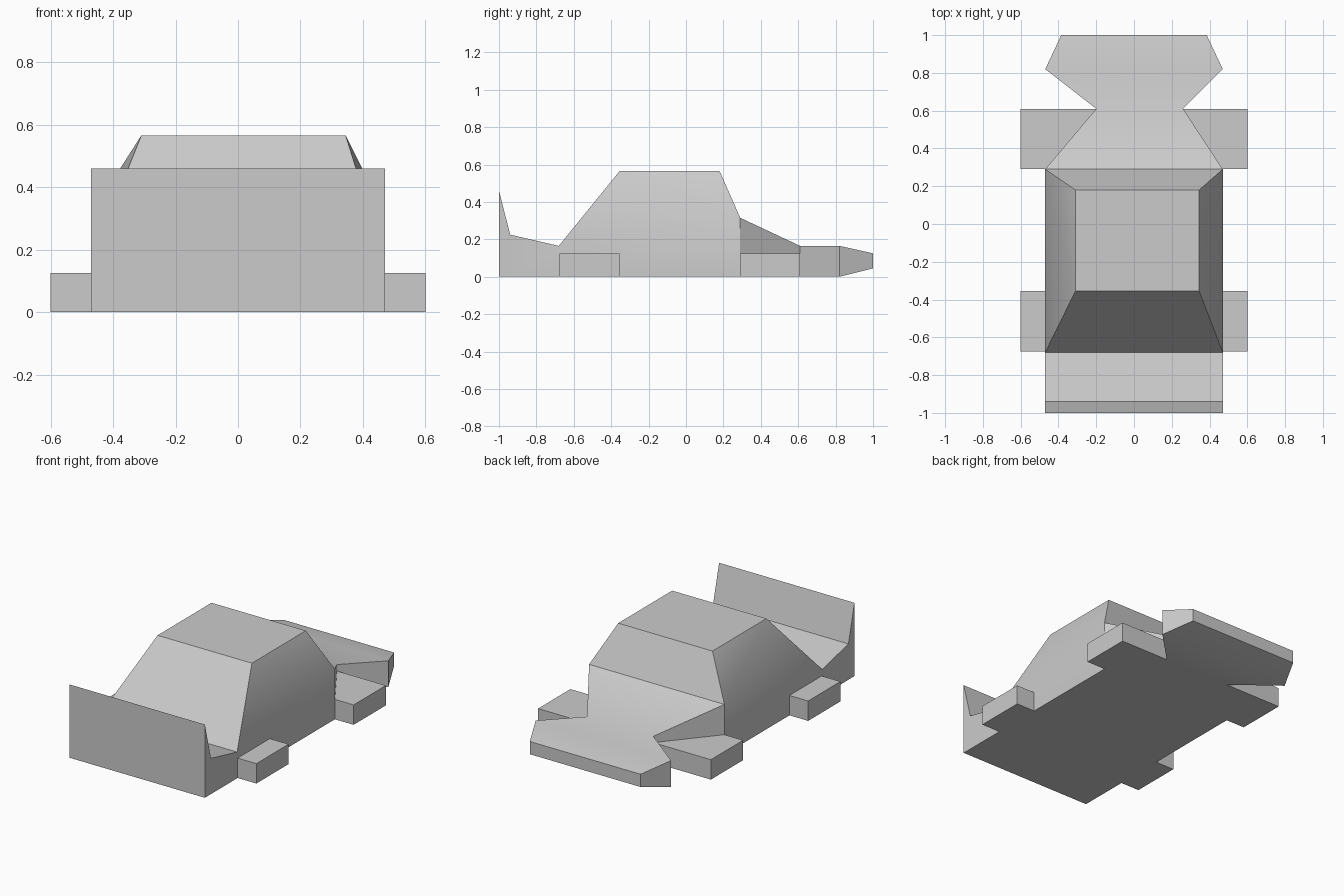
import bpy, bmesh, math

cube = bpy.data.objects.get("Cube")
if cube:
    bpy.data.objects.remove(cube, do_unlink=True)

grey = bpy.data.materials.new("plain_grey")
grey.use_nodes = True
colour = (0.6, 0.6, 0.6, 1)
grey.diffuse_color = colour
grey.node_tree.nodes["Principled BSDF"].inputs["Base Color"].default_value = colour


def finish(bm, name):
    bmesh.ops.recalc_face_normals(bm, faces=bm.faces)
    mesh = bpy.data.meshes.new(name)
    bm.to_mesh(mesh)
    bm.free()
    mesh.materials.append(grey)
    obj = bpy.data.objects.new(name, mesh)
    bpy.context.collection.objects.link(obj)
    return obj


def block(name, x0, x1, y0, y1, z1):
    bm = bmesh.new()
    bmesh.ops.create_cube(bm, size=1)
    for v in bm.verts:
        v.co = (x1 if v.co.x > 0 else x0, y1 if v.co.y > 0 else y0, z1 if v.co.z > 0 else 0)
    return finish(bm, name)


# Body: cross-sections along y as (y, left x, right x, bottom z, top z)
W = 0.47
stations = [
    (-1.0, -W, W, 0, 0.46),         # spoiler edge
    (-0.94, -W, W, 0, 0.225),
    (-0.68, -W, W, 0, 0.165),       # cabin start
    (0.29, -W, W, 0, 0.315),        # cabin end
    (0.61, -0.2, 0.26, 0, 0.165),   # pinched waist
    (0.82, -W, W, 0, 0.165),
    (1.0, -0.385, 0.385, 0.045, 0.125),
]
CABIN = 2
bm = bmesh.new()
rings = [[bm.verts.new(p) for p in ((a, y, lo), (b, y, lo), (b, y, hi), (a, y, hi))]
         for y, a, b, lo, hi in stations]
for i, (r, s) in enumerate(zip(rings, rings[1:])):
    for k in range(4):
        if i == CABIN and k == 2:
            continue                # left open for the cabin
        n = (k + 1) % 4
        bm.faces.new((r[k], r[n], s[n], s[k]))
bm.faces.new(rings[0])
bm.faces.new(rings[-1])

# Cabin: roof, two windscreens and folded sides
rb, lb = rings[CABIN][2], rings[CABIN][3]
rf, lf = rings[CABIN + 1][2], rings[CABIN + 1][3]
lbt, rbt, rft, lft = [bm.verts.new((x, y, 0.565)) for x, y in
                      ((-0.31, -0.355), (0.345, -0.355), (0.345, 0.18), (-0.31, 0.18))]
for face in ((lbt, rbt, rft, lft), (lb, rb, rbt, lbt), (lf, rf, rft, lft),
             (rb, rf, rbt), (rf, rft, rbt), (lb, lf, lbt), (lf, lft, lbt)):
    bm.faces.new(face)
body = finish(bm, "car_body")

# Smooth the gentle folds, keep the hard edges
bpy.ops.object.select_all(action="DESELECT")
body.select_set(True)
bpy.context.view_layer.objects.active = body
bpy.ops.object.shade_smooth_by_angle(angle=math.radians(30))

# Wheel blocks
for end, y0, y1, inner in (("rear", -0.675, -0.355, 0.46), ("front", 0.29, 0.61, 0.19)):
    block(end + "_wheel_left", inner, 0.6, y0, y1, 0.125)
    block(end + "_wheel_right", -0.6, -inner, y0, y1, 0.125)
